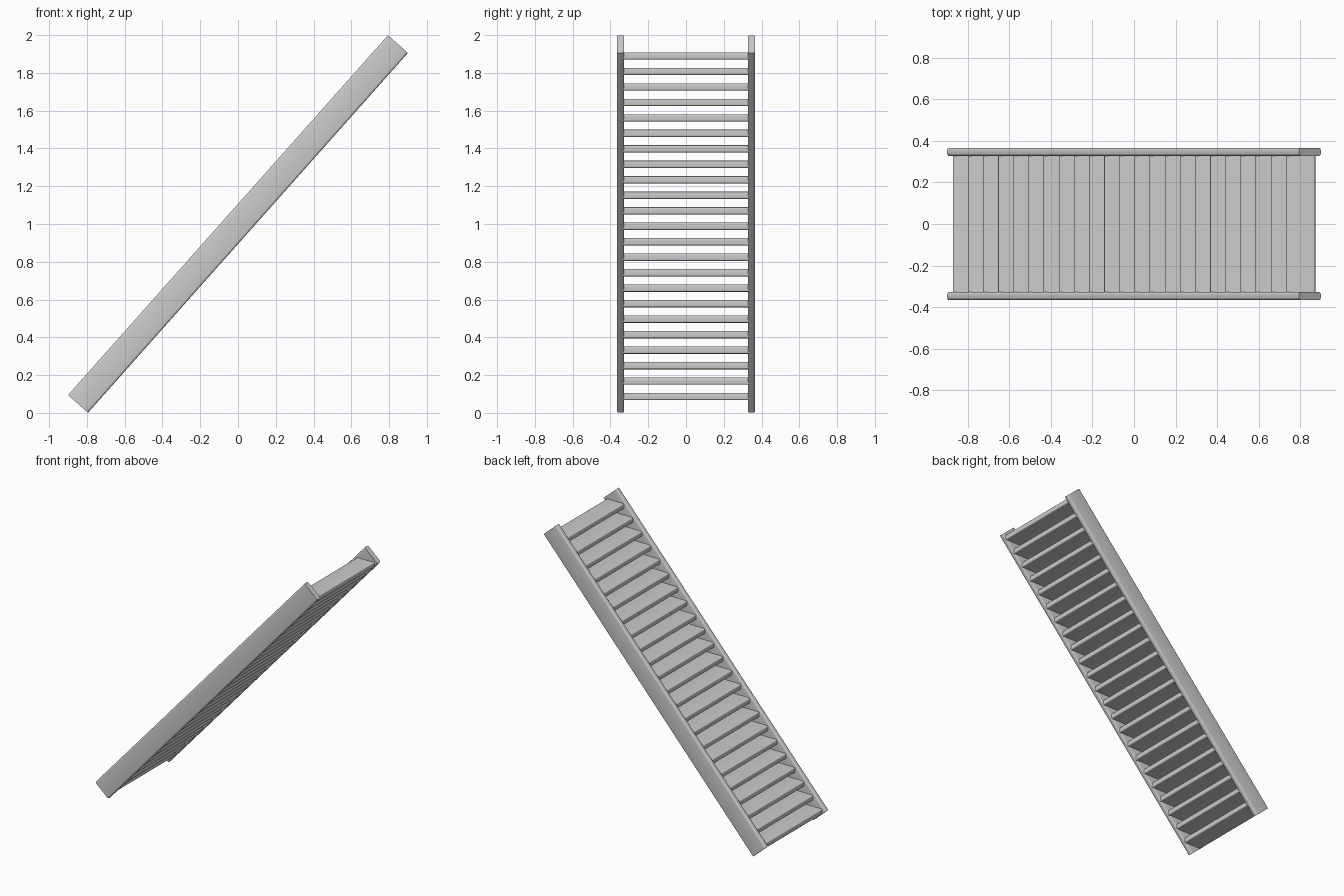
import bpy, bmesh, math

if "Cube" in bpy.data.objects:
    bpy.data.objects.remove(bpy.data.objects["Cube"])

ANGLE = math.atan2(1.905, 1.694)   # slope of the stair
LENGTH = 2.549                     # stringer length along the slope
BOARD_W, BOARD_T = 0.141, 0.038    # shared board section
TREADS = 23


def board(name, size, long_axis, radius, loc, tilt=0.0):
    """Box whose edges along long_axis are rounded."""
    bm = bmesh.new()
    bmesh.ops.create_cube(bm, size=1.0)
    bmesh.ops.scale(bm, vec=size, verts=bm.verts)
    edges = [e for e in bm.edges
             if abs((e.verts[0].co - e.verts[1].co)[long_axis]) > 1e-4]
    bmesh.ops.bevel(bm, geom=edges, offset=radius, segments=4,
                    profile=0.5, affect='EDGES')
    mesh = bpy.data.meshes.new(name)
    bm.to_mesh(mesh)
    bm.free()
    obj = bpy.data.objects.new(name, mesh)
    bpy.context.collection.objects.link(obj)
    obj.location = loc
    obj.rotation_euler = (0, -tilt, 0)
    bpy.ops.object.select_all(action='DESELECT')
    obj.select_set(True)
    bpy.context.view_layer.objects.active = obj
    bpy.ops.object.shade_smooth_by_angle(angle=math.radians(35))
    return obj


# Two sloping side stringers
for side, y in (("front", -0.347), ("back", 0.347)):
    board(f"{side}_stringer", (LENGTH, BOARD_T, BOARD_W), 0, 0.012,
          (0, y, 1.0), ANGLE)

# Level treads spanning between the stringers
RISE = 1.804 / (TREADS - 1)
RUN = RISE / math.tan(ANGLE)
for i in range(TREADS):
    board(f"tread_{i + 1:02d}", (BOARD_W, 0.67, BOARD_T), 1, 0.008,
          (-0.802 + i * RUN, 0, 0.086 + i * RISE))
